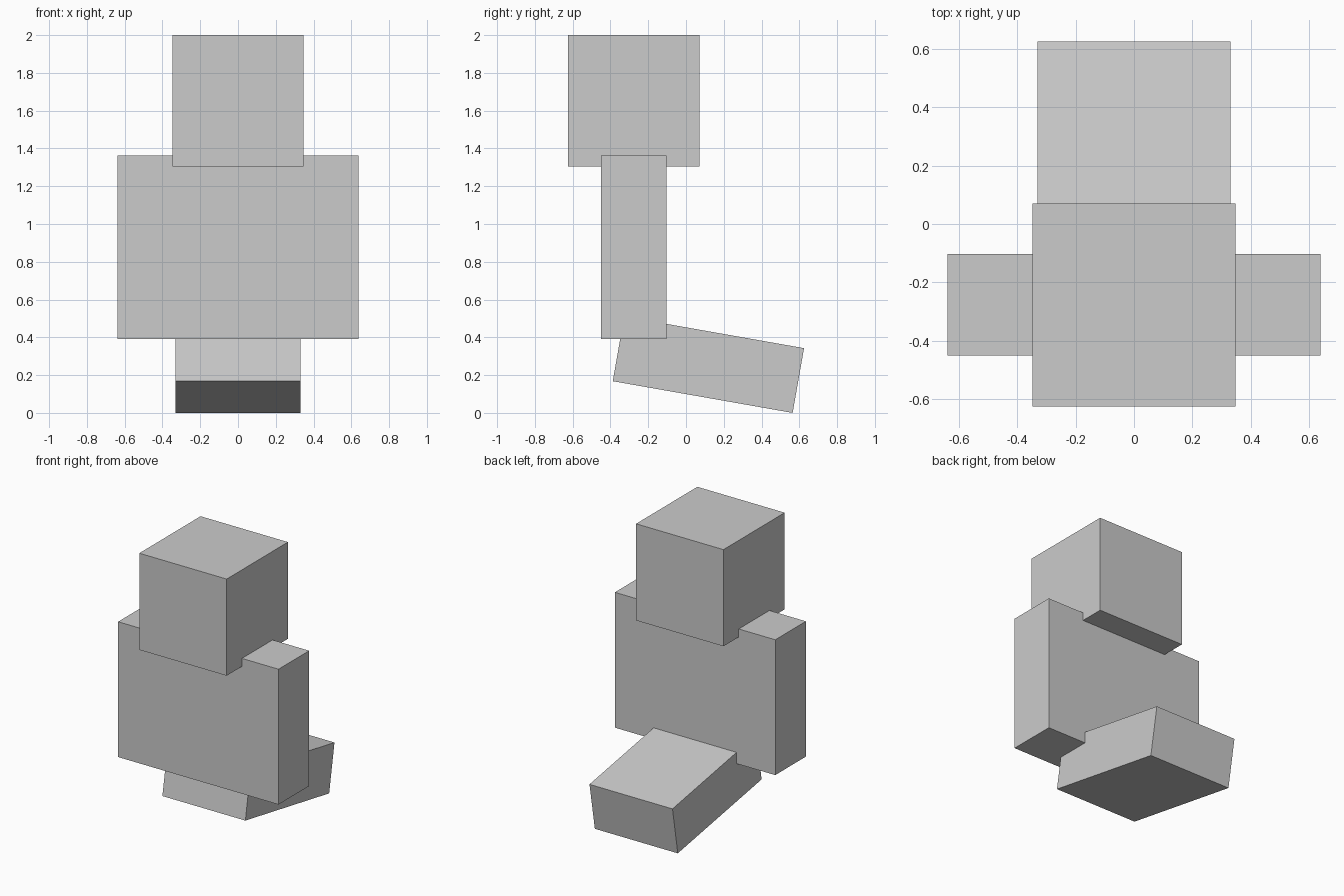
import bpy
from math import radians

if "Cube" in bpy.data.objects:
    bpy.data.objects.remove(bpy.data.objects["Cube"])


def box(name, size, center, tilt=0):
    """Flat-faced box, optionally tilted about the x axis (degrees)."""
    bpy.ops.mesh.primitive_cube_add(size=1, location=center,
                                    rotation=(radians(tilt), 0, 0))
    obj = bpy.context.object
    obj.name = name
    obj.scale = size
    bpy.ops.object.transform_apply(location=False, rotation=False, scale=True)
    return obj


# Cubic head, overlapping the body slightly
box("head", (0.695, 0.696, 0.695), (0, -0.277, 1.6525))

# Wide slab for torso and arms
box("body", (1.276, 0.348, 0.973), (0, -0.277, 0.8765))

# Legs stretched out backwards, sloping down to the ground
box("legs", (0.66, 0.967, 0.348), (0, 0.1186, 0.2553), tilt=-10)
